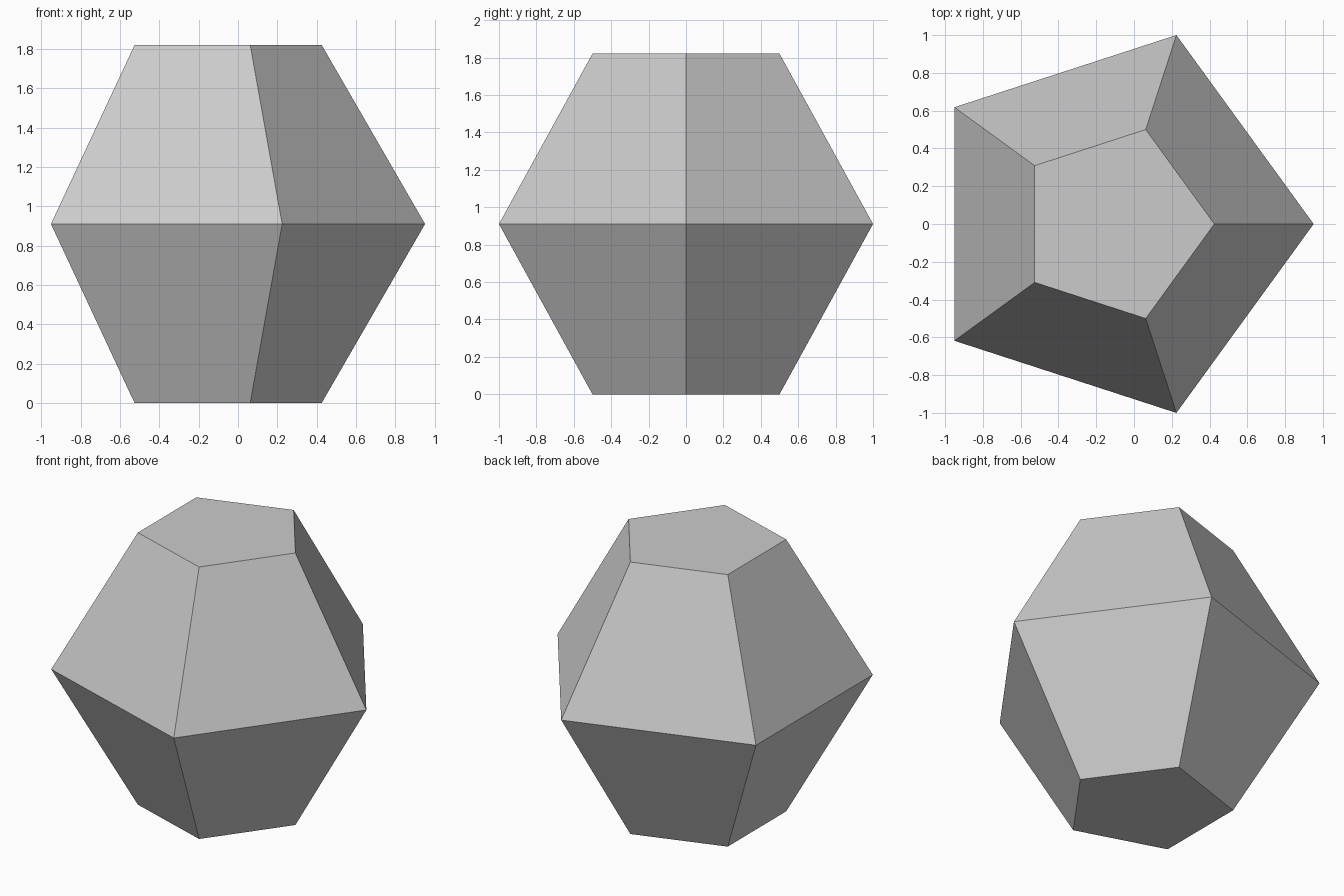
import bpy
import bmesh
import math

cube = bpy.data.objects.get("Cube")
if cube:
    bpy.data.objects.remove(cube, do_unlink=True)

SIDES = 5
RADIUS = 1 / math.sin(math.radians(72))        # widest ring spans y = -1 to 1
HALF_HEIGHT = RADIUS * math.sin(math.radians(60))
SHIFT_X = -RADIUS * (1 + math.cos(math.radians(144))) / 2

# Plain grey material
grey = bpy.data.materials.new("grey")
grey.use_nodes = True
colour = (0.6, 0.6, 0.6, 1)
grey.diffuse_color = colour
grey.node_tree.nodes["Principled BSDF"].inputs["Base Color"].default_value = colour

bm = bmesh.new()


def ring(radius, z):
    angles = [math.tau * i / SIDES for i in range(SIDES)]
    return [bm.verts.new((radius * math.cos(a) + SHIFT_X, radius * math.sin(a), z))
            for a in angles]


# Three pentagonal rings: bottom, waist and top
rings = [ring(RADIUS / 2, 0),
         ring(RADIUS, HALF_HEIGHT),
         ring(RADIUS / 2, 2 * HALF_HEIGHT)]

# Sloping sides
for low, high in zip(rings, rings[1:]):
    for i in range(SIDES):
        j = (i + 1) % SIDES
        bm.faces.new((low[i], low[j], high[j], high[i]))

# Flat caps
bm.faces.new(rings[0][::-1])
bm.faces.new(rings[-1])
bm.normal_update()

mesh = bpy.data.meshes.new("faceted_gem")
bm.to_mesh(mesh)
bm.free()
mesh.materials.append(grey)
gem = bpy.data.objects.new("faceted_gem", mesh)
bpy.context.collection.objects.link(gem)
